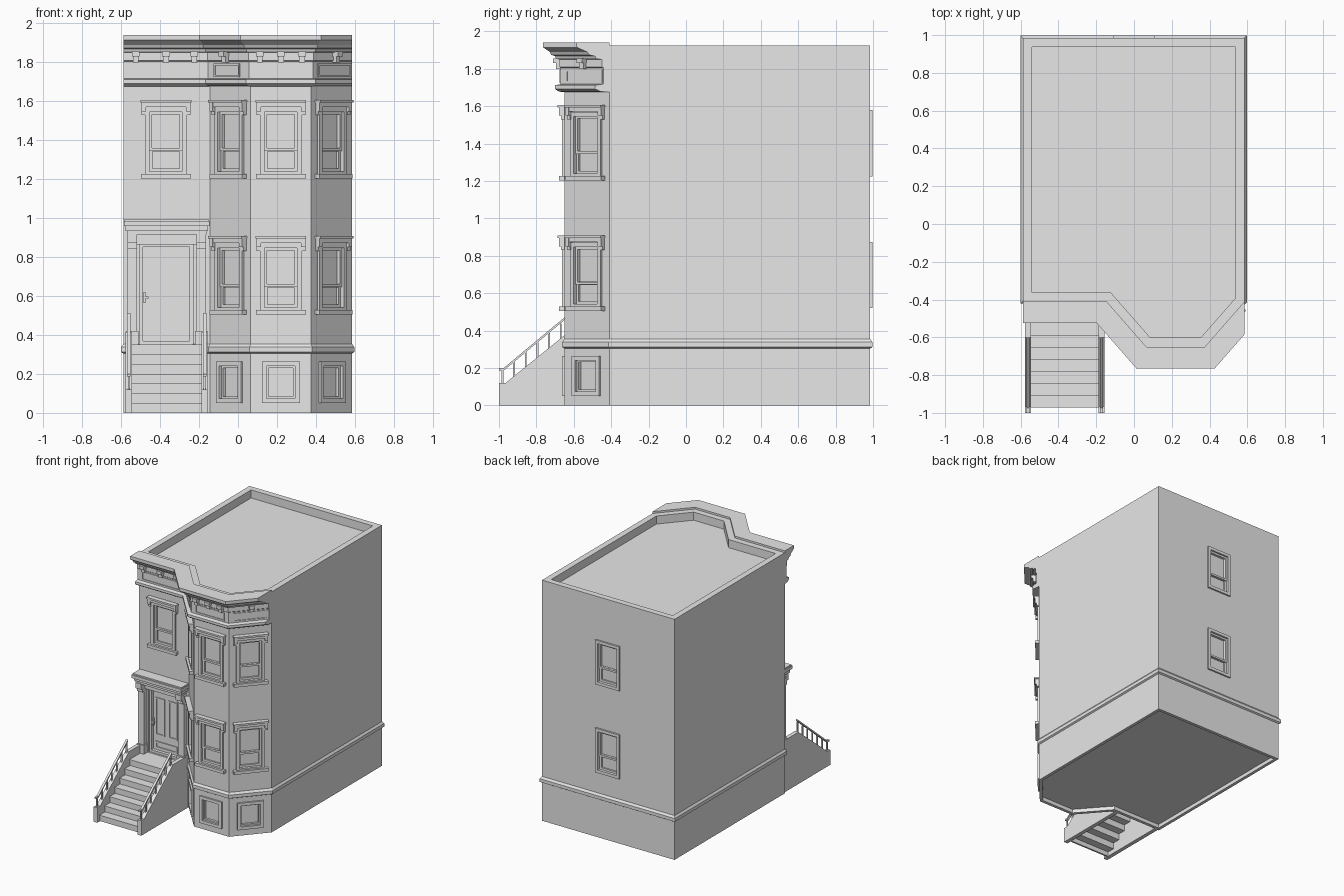
import bpy, bmesh
from mathutils import Matrix, Vector

cube = bpy.data.objects.get("Cube")
if cube:
    bpy.data.objects.remove(cube, do_unlink=True)

# Single stone-grey material
stone = bpy.data.materials.new("pale_grey")
stone.use_nodes = True
GREY = (0.8, 0.8, 0.8, 1)
stone.diffuse_color = GREY
stone.node_tree.nodes["Principled BSDF"].inputs["Base Color"].default_value = GREY


def finish(name, bm):
    bmesh.ops.recalc_face_normals(bm, faces=bm.faces)
    mesh = bpy.data.meshes.new(name)
    bm.to_mesh(mesh)
    bm.free()
    mesh.materials.append(stone)
    obj = bpy.data.objects.new(name, mesh)
    bpy.context.collection.objects.link(obj)
    return obj


def box(bm, m, u0, u1, v0, v1, w0, w1):
    """Box in wall space: u along the wall, v outward, w up."""
    mid = Matrix.Translation(((u0 + u1) / 2, (v0 + v1) / 2, (w0 + w1) / 2))
    size = Matrix.Diagonal((u1 - u0, v1 - v0, w1 - w0, 1))
    bmesh.ops.create_cube(bm, size=1, matrix=m @ mid @ size)


def ring(bm, m, u0, u1, w0, w1, t, v0, v1):
    """Rectangular frame of width t."""
    box(bm, m, u0, u0 + t, v0, v1, w0, w1)
    box(bm, m, u1 - t, u1, v0, v1, w0, w1)
    box(bm, m, u0 + t, u1 - t, v0, v1, w0, w0 + t)
    box(bm, m, u0 + t, u1 - t, v0, v1, w1 - t, w1)


def prism(bm, pts, x0, x1):
    """Extrude a (y, z) profile along x."""
    a, b = ([bm.verts.new((x, y, z)) for y, z in pts] for x in (x0, x1))
    bm.faces.new(a)
    bm.faces.new(b)
    for i in range(len(pts)):
        j = (i + 1) % len(pts)
        bm.faces.new((a[i], a[j], b[j], b[i]))


def loft(bm, rows, closed_row):
    """Skin rows of points; returns the vertex rows."""
    rows = [[bm.verts.new(p) for p in r] for r in rows]
    n = len(rows[0])
    for a, b in zip(rows, rows[1:]):
        for i in range(n if closed_row else n - 1):
            j = (i + 1) % n
            bm.faces.new((a[i], a[j], b[j], b[i]))
    return rows


def wall(x, y, nx, ny):
    return Matrix(((-ny, nx, 0, x), (nx, ny, 0, y), (0, 0, 1, 0), (0, 0, 0, 1)))


# Plan of the house: flat front, angled bay, straight sides
PLAN = [Vector(p) for p in ((-.588, -.41), (-.145, -.41), (.065, -.65),
                            (.375, -.65), (.585, -.41), (.585, .985), (-.588, .985))]


def normal(i):
    d = (PLAN[(i + 1) % len(PLAN)] - PLAN[i]).normalized()
    return Vector((d.y, -d.x))


def offset(i, d):
    a, b = normal(i - 1), normal(i)
    return PLAN[i] + (a + b) * (d / (1 + a.dot(b)))


def plan_ring(d, z):
    return [(*offset(i, d), z) for i in range(len(PLAN))]


def front_row(d, z):
    """Front line of the plan pushed out by d, cut flush at both sides."""
    first = PLAN[0] + Vector((0, -d))
    last = PLAN[4] + Vector((0, d / normal(3).y))
    return [(*p, z) for p in (first, offset(1, d), offset(2, d), offset(3, d), last)]


FRONT = wall(0, -.41, 0, -1)
BACK = wall(0, .985, 0, 1)
BAY = []
for k in (1, 2, 3):
    c, n = (PLAN[k] + PLAN[k + 1]) / 2, normal(k)
    BAY.append(wall(c.x, c.y, n.x, n.y))
UPPER = FRONT @ Matrix.Translation((-.37, 0, 0))

# House body with belt course, parapet and hollow underside
bm = bmesh.new()
body_profile = [(-.025, .03), (-.025, 0), (0, 0), (0, .305), (.012, .312), (.012, .338),
                (0, .355), (0, 1.925), (-.048, 1.925), (-.048, 1.86)]
rows = loft(bm, [plan_ring(d, z) for d, z in body_profile], True)
bm.faces.new(rows[0])
bm.faces.new(rows[-1])
body = finish("house_body", bm)

cut = bmesh.new()


def window(name, m, z, w=.215, h=.355, sashes=True, trim=True):
    bm = bmesh.new()
    a = w / 2
    ring(bm, m, -a, a, z, z + h, .024, 0, .013)
    a -= .022
    z0, z1 = z + .022, z + h - .022
    box(cut, m, -a, a, -.024, .03, z0, z1)
    if sashes:
        mid = z0 + (z1 - z0) * .37
        ring(bm, m, -a, a, z0, mid + .008, .017, -.024, -.012)
        ring(bm, m, -a, a, mid - .008, z1, .015, -.024, -.004)
    else:
        ring(bm, m, -a, a, z0, z1, .012, -.024, -.006)
    if trim:
        box(bm, m, -.128, .128, 0, .03, z - .012, z + .012)
        top = z + .392
        box(bm, m, -.13, .13, 0, .038, top - .014, top)
        box(bm, m, -.122, .122, 0, .028, top - .036, top - .014)
        for s in (-1, 1):
            lo, hi = sorted((s * .103, s * .126))
            box(bm, m, lo, hi, 0, .03, top - .058, top - .014)
            box(bm, m, lo, hi, 0, .018, top - .078, top - .058)
    finish(name, bm)


# Windows
window("upper_front_window", UPPER, 1.215)
for m, side in zip(BAY, ("right", "middle", "left")):
    window(f"upper_bay_window_{side}", m, 1.215)
    window(f"lower_bay_window_{side}", m, .517)
    window(f"basement_window_{side}", m, .05, .195, .215, False, False)
for label, z in (("upper", 1.225), ("lower", .52)):
    window(f"{label}_back_window", BACK, z, trim=False)

# Door recess and window recesses
box(cut, FRONT, -.505, -.23, -.035, .03, .352, .87)
cutter = finish("recess_cutter", cut)
cutter.hide_render = True
mod = body.modifiers.new("recesses", "BOOLEAN")
mod.operation = "DIFFERENCE"
mod.solver = "EXACT"
mod.object = cutter
graph = bpy.context.evaluated_depsgraph_get()
carved = bpy.data.meshes.new_from_object(body.evaluated_get(graph))
body.modifiers.clear()
body.data = carved
bpy.data.objects.remove(cutter, do_unlink=True)

# Cornice and frieze following the front
bm = bmesh.new()
cornice_profile = [(0, 1.675), (.03, 1.678), (.05, 1.692), (.05, 1.712), (.02, 1.718),
                   (.02, 1.805), (.026, 1.81), (.026, 1.85), (.045, 1.853), (.05, 1.868),
                   (.07, 1.874), (.078, 1.89), (.1, 1.905), (.115, 1.915), (.115, 1.94),
                   (0, 1.94), (0, 1.675)]
rows = loft(bm, [front_row(d, z) for d, z in cornice_profile], False)
bmesh.ops.remove_doubles(bm, verts=bm.verts, dist=1e-5)
bmesh.ops.holes_fill(bm, edges=[e for e in bm.edges if e.is_boundary], sides=0)
finish("cornice", bm)

# Frieze panels and brackets
panels, brackets = bmesh.new(), bmesh.new()
for m, half, spots in ((UPPER, .18, (-.155, 0, .145)), (BAY[0], .1, (0,)),
                       (BAY[1], .13, (-.108, 0, .108)), (BAY[2], .13, (0,))):
    ring(panels, m, -half, half, 1.725, 1.795, .01, .015, .026)
    for u in spots:
        box(brackets, m, u - .02, u + .02, .02, .062, 1.83, 1.856)
        box(brackets, m, u - .015, u + .015, .015, .046, 1.8, 1.83)
finish("frieze_panels", panels)
finish("cornice_brackets", brackets)

# Door with raised panels and handle
bm = bmesh.new()
ring(bm, FRONT, -.505, -.23, .352, .87, .018, -.035, -.01)
for u0, u1, w0, w1 in ((-.465, -.385, .49, .79), (-.352, -.272, .49, .79),
                       (-.465, -.272, .385, .44)):
    ring(bm, FRONT, u0, u1, w0, w1, .012, -.035, -.028)
box(bm, FRONT, -.485, -.475, -.035, -.015, .565, .62)
box(bm, FRONT, -.485, -.46, -.02, -.012, .588, .598)
finish("front_door", bm)

# Door surround: pilasters, brackets and stepped hood
bm = bmesh.new()
for c in (-.543, -.189):
    box(bm, FRONT, c - .032, c + .032, 0, .05, .35, .42)
    box(bm, FRONT, c - .025, c + .025, 0, .04, .42, .9)
    box(bm, FRONT, c - .025, c + .025, .04, .055, .845, .875)
    box(bm, FRONT, c - .025, c + .025, .04, .075, .875, .92)
box(bm, FRONT, -.52, -.212, 0, .025, .865, .92)
for u0, u1, depth, w0, w1 in ((-.57, -.163, .07, .915, .935), (-.578, -.155, .08, .935, .96),
                              (-.586, -.147, .1, .96, .985), (-.582, -.151, .09, .985, .995)):
    box(bm, FRONT, u0, u1, 0, depth, w0, w1)
finish("door_surround", bm)

# Stair shell, open underneath
STEPS, RISE, RUN = 7, .05, .0633
top, under = [], []
for i in range(STEPS):
    y, z = -.965 + RUN * i, RISE * (i + 1)
    top += [(y, z - RISE), (y, z - .012), (y - .007, z - .012), (y - .007, z)]
    under += [(y + .014, z - RISE - (.014 if i else 0)), (y + .014, z - .014)]
top.append((-.41, RISE * STEPS))
under.append((-.41, RISE * STEPS - .014))
bm = bmesh.new()
prism(bm, top + under[::-1], -.548, -.183)
finish("stairs", bm)

# Side walls of the stairs with railings
stringers, rails = bmesh.new(), bmesh.new()
WORLD = Matrix.Identity(4)
for x0, x1 in ((-.577, -.545), (-.188, -.156)):
    prism(stringers, [(-1, 0), (-1, .12), (-.965, .12), (-.6, .415), (-.41, .415), (-.41, 0)], x0, x1)
    x = (x0 + x1) / 2
    line = [(-1, .2), (-.975, .2), (-.6, .512)]
    prism(rails, line + [(y, z - .014) for y, z in line[::-1]], x - .009, x + .009)
    for i in range(7):
        y = -.982 + .0625 * i
        foot = .12 + max(0, y + .965) * .808
        box(rails, WORLD, x - .005, x + .005, y - .005, y + .005, foot - .01, foot + .078)
finish("stair_side_walls", stringers)
finish("stair_railings", rails)
